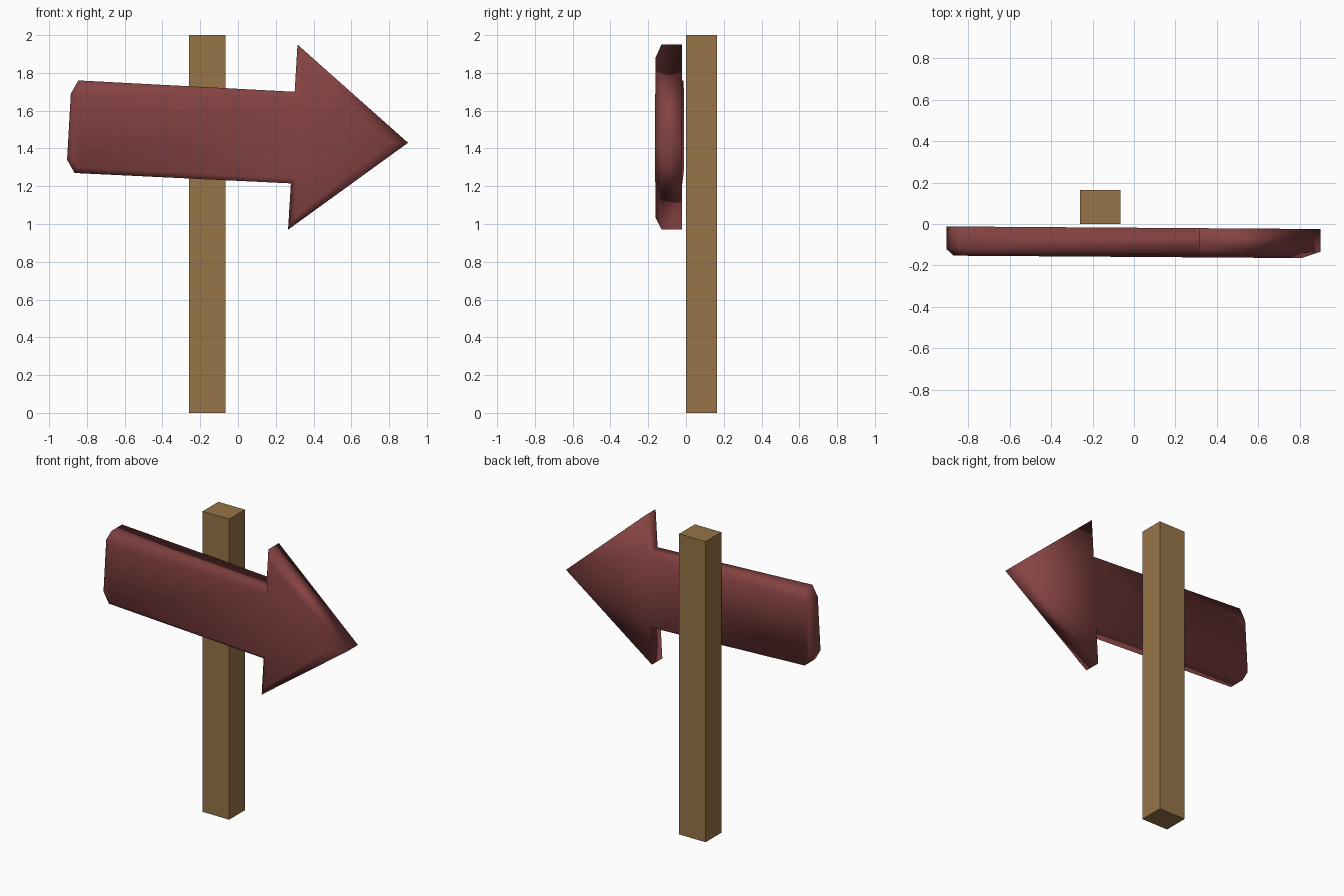
import bpy
import bmesh
from mathutils import Vector

if "Cube" in bpy.data.objects:
    bpy.data.objects.remove(bpy.data.objects["Cube"])


def material(name, color):
    m = bpy.data.materials.new(name)
    m.diffuse_color = (*color, 1)
    m.use_nodes = True
    m.node_tree.nodes["Principled BSDF"].inputs["Base Color"].default_value = m.diffuse_color
    return m


wood = material("brown wood", (0.31, 0.175, 0.064))
red = material("dull red paint", (0.235, 0.055, 0.055))


def finish(name, bm, mat, smooth):
    bmesh.ops.recalc_face_normals(bm, faces=bm.faces)
    for f in bm.faces:
        f.smooth = smooth
    mesh = bpy.data.meshes.new(name)
    bm.to_mesh(mesh)
    bm.free()
    mesh.materials.append(mat)
    obj = bpy.data.objects.new(name, mesh)
    bpy.context.collection.objects.link(obj)
    return obj


# Square post
bm = bmesh.new()
bmesh.ops.create_cube(bm, size=1)
for v in bm.verts:
    v.co = Vector((v.co.x * 0.195 - 0.1625, v.co.y * 0.165 + 0.0825, v.co.z * 2 + 1))
finish("post", bm, wood, False)

# Arrow board: outline and the smaller front face, in x and z
outline = [(-0.845, 1.76), (0.30, 1.70), (0.315, 1.95), (0.90, 1.43), (0.265, 0.97),
           (0.28, 1.215), (-0.865, 1.27), (-0.905, 1.34), (-0.885, 1.69)]
front = [(-0.83, 1.73), (0.325, 1.67), (0.345, 1.88), (0.81, 1.43), (0.30, 1.035),
         (0.31, 1.243), (-0.845, 1.30), (-0.873, 1.35), (-0.855, 1.68)]

bm = bmesh.new()
# The board turns slightly away from the post toward its tip
rings = [[bm.verts.new((x, y - 0.007 * x, z)) for x, z in pts]
         for pts, y in ((front, -0.159), (outline, -0.128), (outline, -0.018))]
for a, b in zip(rings, rings[1:]):
    for i in range(len(a)):
        j = (i + 1) % len(a)
        bm.faces.new((a[i], a[j], b[j], b[i]))
# Front and back: shaft and head as separate faces
for r in (rings[0], rings[2]):
    bm.faces.new((r[0], r[1], r[5], r[6], r[7], r[8]))
    bm.faces.new((r[1], r[2], r[3]))
    bm.faces.new((r[1], r[3], r[5]))
    bm.faces.new((r[3], r[4], r[5]))
finish("arrow_board", bm, red, True)
